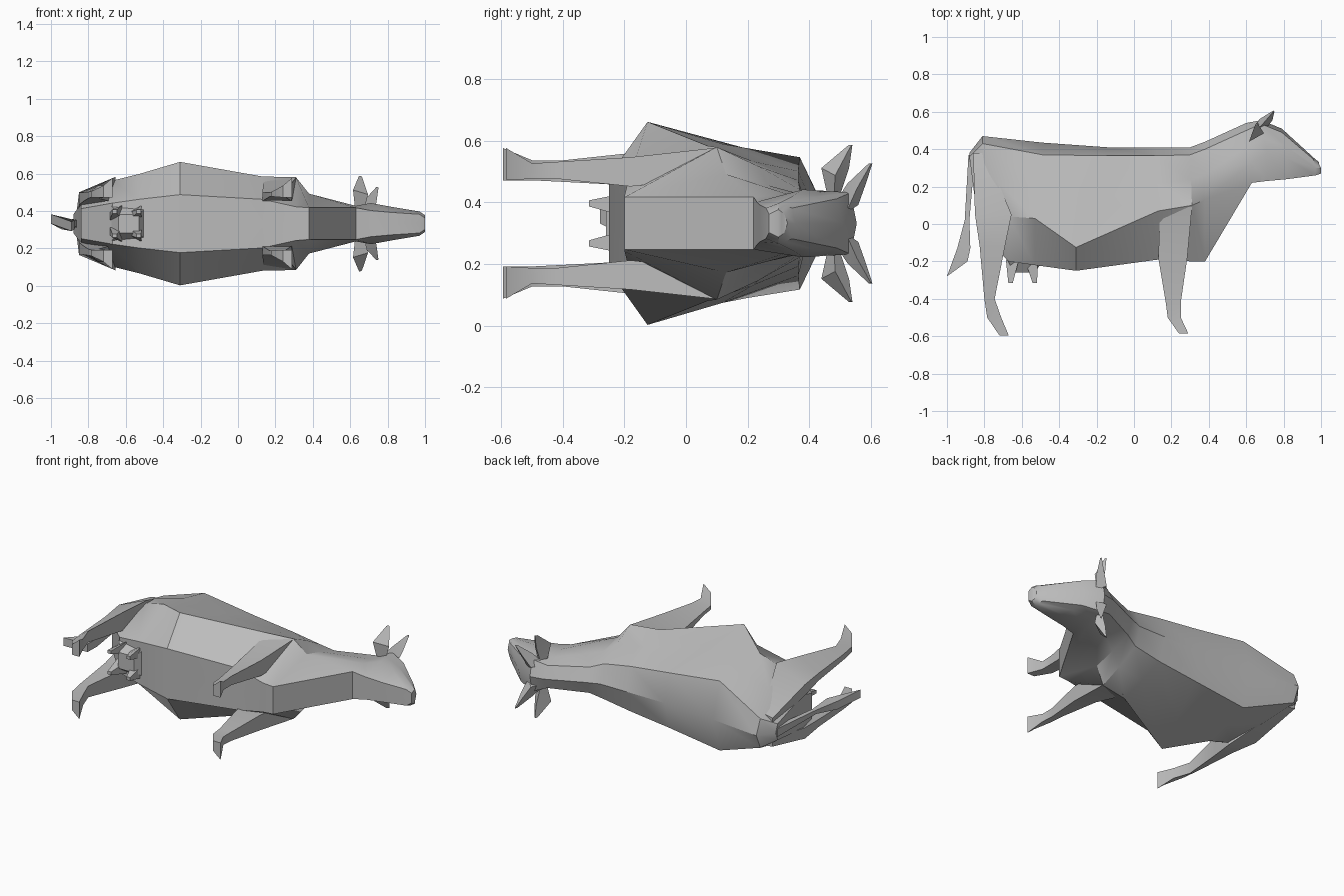
import bpy, bmesh, math

if "Cube" in bpy.data.objects:
    bpy.data.objects.remove(bpy.data.objects["Cube"])

MID = 0.332  # height of the animal's plane of symmetry (it lies on its side)
hide = bpy.data.materials.new("grey hide")
hide.diffuse_color = (0.5, 0.5, 0.5, 1)
hide.use_nodes = True
hide.node_tree.nodes["Principled BSDF"].inputs["Base Color"].default_value = hide.diffuse_color


def loft(name, rings):
    """Skin closed rings of (x, y, offset) points and cap both ends."""
    bm = bmesh.new()
    rows = [[bm.verts.new((x, y, MID + w)) for x, y, w in r] for r in rings]
    n = len(rows[0])
    for a, b in zip(rows, rows[1:]):
        for i in range(n):
            j = (i + 1) % n
            bm.faces.new((a[i], a[j], b[j], b[i]))
    bm.faces.new(rows[0])
    bm.faces.new(rows[-1])
    bmesh.ops.triangulate(bm, faces=[f for f in bm.faces if len(f.verts) > 4])
    bmesh.ops.recalc_face_normals(bm, faces=bm.faces)
    me = bpy.data.meshes.new(name)
    bm.to_mesh(me)
    bm.free()
    me.materials.append(hide)
    ob = bpy.data.objects.new(name, me)
    bpy.context.collection.objects.link(ob)
    bpy.ops.object.select_all(action='DESELECT')
    ob.select_set(True)
    bpy.context.view_layer.objects.active = ob
    bpy.ops.object.shade_smooth_by_angle(angle=math.radians(32))


def section(xt, yt, wt, xs, ys, ws, yb, wb, rise=0.04):
    """Mirrored body ring from its back edge, widest side point and belly edge."""
    half = [(xt, yt + rise, 0), (xt, yt, wt),
            ((xt + xs) / 2, (yt + ys) / 2, wt * 0.45 + ws * 0.55),
            (xs, ys, ws), (xs, yb, wb), (xs, yb, 0)]
    return half + [(x, y, -w) for x, y, w in half[-2:0:-1]]


def box_ring(x0, x1, y, w0, w1, back=1.0):
    """Four-cornered ring; back scales the outer corner on the rear edge."""
    return [(x0, y, w0), (x1, y, w0), (x1, y, w1), (x0, y, w0 + (w1 - w0) * back)]


def tri_ring(x, y, w, r, h):
    return [(x - r, y - h, w), (x + r, y, w - r * 0.6), (x, y + h, w)]


def pair(name, rings):
    """The same loft on both sides of the symmetry plane."""
    for side, s in (("upper", 1), ("lower", -1)):
        loft(f"{name}_{side}", [[(x, y, s * w) for x, y, w in r] for r in rings])


# body in one skin: trunk from rump to chest, then neck and head
trunk = [
    section(-.88, .36, .05, -.84, .05, .10, -.03, .08, .02),
    section(-.81, .43, .09, -.67, .04, .23, -.20, .11),
    section(-.49, .37, .215, -.53, .03, .265, -.22, .13, .065),
    section(-.14, .365, .17, -.31, -.125, .33, -.25, .155, .045),
    section(.12, .365, .14, .13, .07, .252, -.19, .13, .045),
    section(.30, .37, .11, .31, .10, .248, -.20, .09),
]
neck_and_head = [
    section(.38, .40, .08, .38, .13, .16, -.20, .085),
    section(.60, .50, .07, .63, .33, .095, .22, .085),
    section(.68, .535, .10, .71, .38, .11, .23, .07, .02),
    section(.79, .49, .08, .82, .35, .09, .24, .06, .02),
    section(.96, .345, .05, .97, .30, .065, .26, .05, .01),
    section(.99, .32, .03, 1.0, .30, .045, .27, .03, .01),
]
loft("body", trunk + neck_and_head)

# slim wedge-shaped legs with flared hooves
pair("front_leg", [
    box_ring(.14, .31, .09, .15, .245), box_ring(.13, .285, -.18, .12, .215, .5),
    box_ring(.17, .25, -.42, .145, .20, .4), box_ring(.18, .25, -.50, .145, .195, .5),
    box_ring(.24, .29, -.585, .14, .245, .6)])
pair("hind_leg", [
    box_ring(-.86, -.79, .38, .04, .10, .8), box_ring(-.85, -.655, .05, .10, .25, .45),
    box_ring(-.825, -.69, -.12, .12, .235, .4), box_ring(-.80, -.745, -.40, .135, .205, .5),
    box_ring(-.785, -.71, -.50, .14, .205, .5), box_ring(-.72, -.67, -.595, .14, .245, .6)])

# broad upright ears and short horns
pair("ear", [tri_ring(.65, .48, .09, .025, .02), tri_ring(.655, .485, .18, .04, .045),
             tri_ring(.655, .535, .255, .008, .006)])
pair("horn", [tri_ring(.67, .52, .06, .045, .04), tri_ring(.71, .555, .13, .03, .03),
              tri_ring(.745, .60, .195, .006, .006)])

# udder and pointed teats
loft("udder", [box_ring(-.69, -.47, -.17, -.11, .11), box_ring(-.64, -.53, -.26, -.05, .05)])
for tx, slant in ((-.65, -.01), (-.55, .02)):
    pair("rear_teat" if slant < 0 else "fore_teat",
         [box_ring(tx - .035, tx + .035, -.19, .02, .10, .5),
          box_ring(tx + slant - .012, tx + slant + .012, -.315, .055, .075)])

# tail with a wide brush, its tip cut at a slant
tail = [box_ring(-.885, -.85, .37, -.025, .025), box_ring(-.905, -.88, .02, -.012, .012),
        box_ring(-.945, -.875, -.13, -.03, .02)]
tip = [(x, -.28 if x < -.95 else -.20, w) for x, y, w in box_ring(-1, -.89, 0, -.03, .02)]
loft("tail", tail + [[(x, y, w + (.03 if x < -.95 else -.01)) for x, y, w in tip]])
